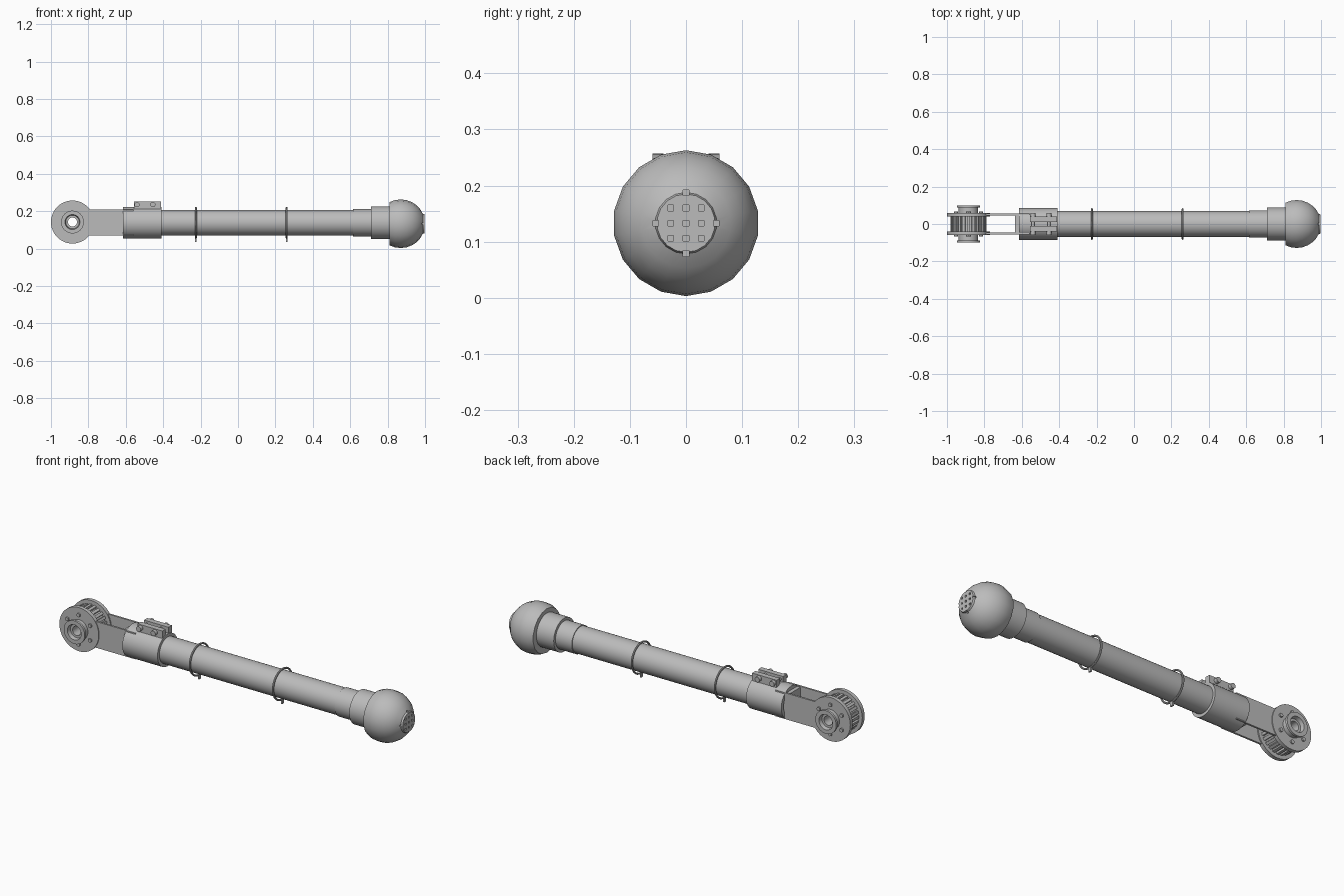
import bpy, bmesh, math
from mathutils import Matrix, Vector

cube = bpy.data.objects.get("Cube")
if cube:
    bpy.data.objects.remove(cube, do_unlink=True)

AXIS_Z = 0.138
WHEEL = Vector((-0.885, 0, 0.142))

metal = bpy.data.materials.new("grey_metal")
metal.use_nodes = True
metal.diffuse_color = (0.5, 0.5, 0.5, 1)
metal.node_tree.nodes["Principled BSDF"].inputs["Base Color"].default_value = (0.5, 0.5, 0.5, 1)


def finish(name, bm, smooth=True):
    bmesh.ops.recalc_face_normals(bm, faces=bm.faces)
    mesh = bpy.data.meshes.new(name)
    bm.to_mesh(mesh)
    bm.free()
    obj = bpy.data.objects.new(name, mesh)
    bpy.context.collection.objects.link(obj)
    mesh.materials.append(metal)
    if smooth:
        bpy.ops.object.select_all(action="DESELECT")
        obj.select_set(True)
        bpy.context.view_layer.objects.active = obj
        bpy.ops.object.shade_smooth_by_angle(angle=math.radians(35))
    return obj


def lathe(name, profile, centre, axis="X", sides=32, closed=False):
    """Revolve (position, radius) points about an axis; open profiles are capped."""
    bm = bmesh.new()
    rings = []
    for t, r in profile:
        ring = []
        for i in range(sides):
            a = math.tau * i / sides
            u, v = r * math.sin(a), r * math.cos(a)
            p = Vector((t, u, v)) if axis == "X" else Vector((u, t, v))
            ring.append(bm.verts.new(p + Vector(centre)))
        rings.append(ring)
    pairs = list(zip(rings, rings[1:]))
    if closed:
        pairs.append((rings[-1], rings[0]))
    else:
        bm.faces.new(rings[0])
        bm.faces.new(rings[-1])
    for a, b in pairs:
        for i in range(sides):
            j = (i + 1) % sides
            bm.faces.new((a[i], a[j], b[j], b[i]))
    return finish(name, bm)


def add_box(bm, lo, hi, turn=None):
    lo, hi = Vector(lo), Vector(hi)
    m = Matrix.Translation((lo + hi) / 2) @ Matrix.Diagonal((*(hi - lo), 1))
    bmesh.ops.create_cube(bm, size=1, matrix=turn @ m if turn else m)


def boxes(name, spans):
    bm = bmesh.new()
    for lo, hi in spans:
        add_box(bm, lo, hi)
    return finish(name, bm, False)


# Main tube and stepped neck
lathe("main_tube", [(-0.60, 0.069), (0.63, 0.069)], (0, 0, AXIS_Z))
lathe("neck", [(0.615, 0.073), (0.71, 0.073), (0.71, 0.088), (0.83, 0.088)], (0, 0, AXIS_Z))

# Rounded end ball with flat nose and flat back
R = 0.13
ball_profile = [(R * math.cos(math.radians(a)), R * math.sin(math.radians(a)))
                for a in (117, 104, 90, 76, 62, 50, 38, 25)]
ball_profile.append((R - 0.003, 0.052))
ball = lathe("end_ball", ball_profile, (0.87, 0, 0.133), sides=18)

# Small square holes in the nose, in a diamond pattern
bm = bmesh.new()
STEP = 0.027
for i in range(-2, 3):
    for j in range(-2, 3):
        if abs(i) + abs(j) <= 2:
            y, z = i * STEP, 0.133 + j * STEP
            add_box(bm, (0.965, y - 0.005, z - 0.005), (1.05, y + 0.005, z + 0.005))
cutter = finish("hole_cutter", bm, False)
cutter.hide_render = True
cutter.hide_viewport = True
cut = ball.modifiers.new("holes", "BOOLEAN")
cut.object = cutter
cut.operation = "DIFFERENCE"
cut.solver = "EXACT"

# Wire ties with a hanging tail
for label, x in (("rear", -0.225), ("front", 0.26)):
    ring = [(0.005 * math.cos(math.tau * k / 8), 0.080 + 0.005 * math.sin(math.tau * k / 8))
            for k in range(8)]
    lathe(label + "_tie", ring, (x, 0, AXIS_Z), closed=True)
    boxes(label + "_tie_tail", [((x - 0.004, -0.008, 0.036), (x + 0.004, 0.008, 0.062))])

# Clamp collar with its split lugs and cross bolts
lathe("clamp_collar", [(-0.615, 0.066), (-0.615, 0.085), (-0.41, 0.085), (-0.41, 0.066)],
      (0, 0, AXIS_Z), closed=True)
lugs = []
for s in (-1, 1):
    ya, yb = sorted((s * 0.012, s * 0.040))
    lugs.append(((-0.557, ya, 0.20), (-0.413, yb, 0.252)))
boxes("clamp_lugs", lugs)
for label, x in (("rear", -0.54), ("front", -0.455)):
    lathe(label + "_clamp_bolt", [(-0.058, 0.014), (-0.040, 0.014), (-0.040, 0.008),
                                  (0.040, 0.008), (0.040, 0.014), (0.058, 0.014)],
          (x, 0, 0.235), axis="Y", sides=12)

# Fork arms and the bridge that ties them to the collar
arms = []
for s in (-1, 1):
    ya, yb = sorted((s * 0.046, s * 0.056))
    arms.append(((-0.86, ya, 0.070), (-0.56, yb, 0.208)))
boxes("fork_arms", arms)
boxes("fork_bridge", [((-0.635, -0.046, 0.075), (-0.59, 0.046, 0.203))])

# Pulley drum with raised teeth
lathe("pulley_drum", [(-0.045, 0.024), (-0.045, 0.086), (0.045, 0.086), (0.045, 0.024)],
      WHEEL, "Y", 48, True)
bm = bmesh.new()
TEETH = 24
for k in range(TEETH):
    turn = Matrix.Translation(WHEEL) @ Matrix.Rotation(math.tau * k / TEETH, 4, "Y")
    add_box(bm, (-0.007, -0.042, 0.08), (0.007, 0.042, 0.096), turn)
finish("pulley_teeth", bm, False)

# Flanges, stepped hubs and flange bolts on both sides
for label, s in (("left", 1), ("right", -1)):
    flange = [(0.040, 0.024), (0.040, 0.115), (0.060, 0.115), (0.060, 0.024)]
    lathe(label + "_flange", [(s * t, r) for t, r in flange], WHEEL, "Y", 48, True)
    hub = [(0.058, 0.024), (0.058, 0.052), (0.088, 0.052), (0.088, 0.061), (0.100, 0.061),
           (0.100, 0.040), (0.080, 0.036), (0.080, 0.024)]
    lathe(label + "_hub", [(s * t, r) for t, r in hub], WHEEL, "Y", 32, True)
    for k in range(6):
        a = math.tau * (k + 0.5) / 6
        spot = WHEEL + 0.077 * Vector((math.cos(a), 0, math.sin(a)))
        lathe(label + "_flange_bolt", [(s * 0.058, 0.010), (s * 0.068, 0.010)], spot, "Y", 8)
